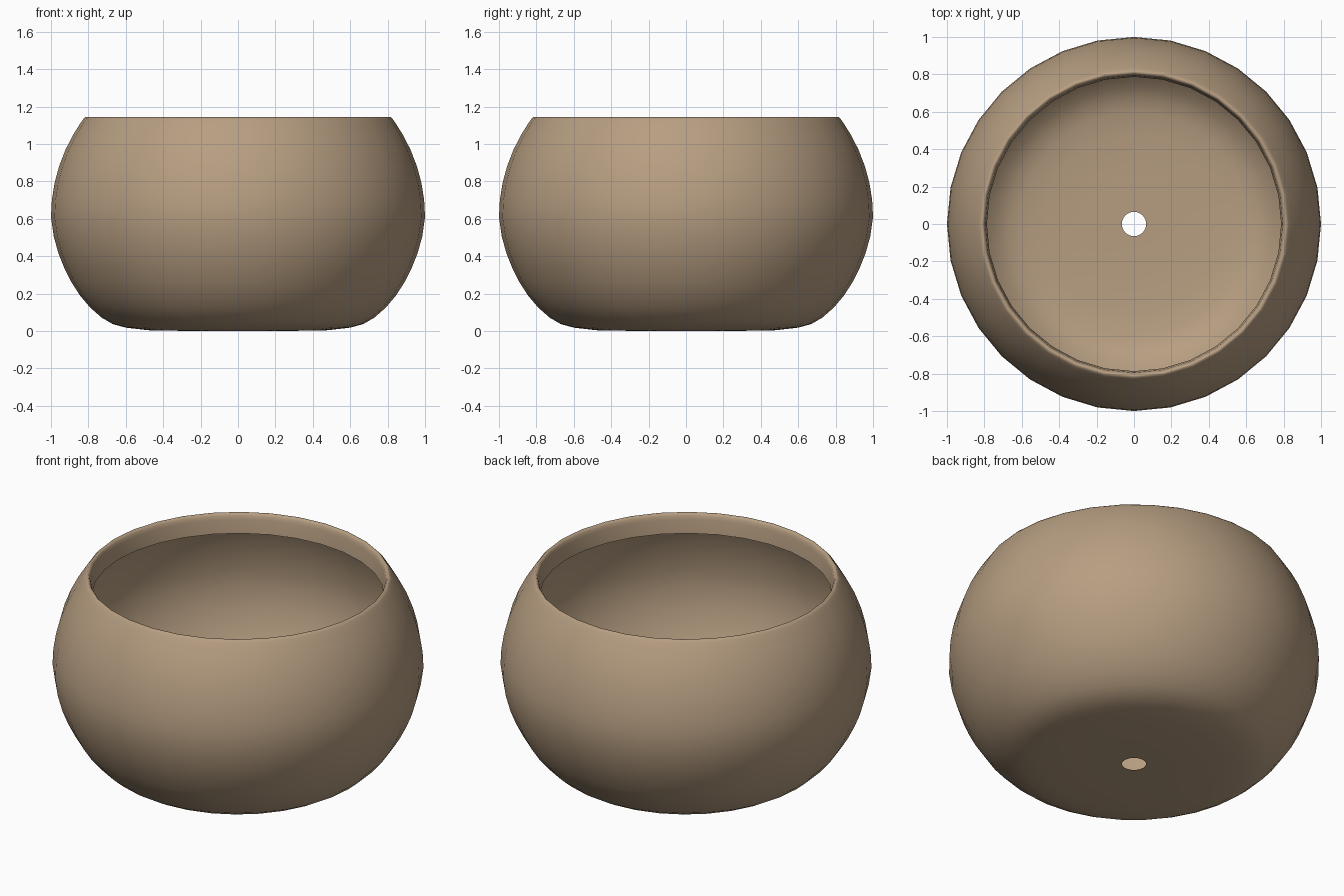
import bpy, bmesh, math

if "Cube" in bpy.data.objects:
    bpy.data.objects.remove(bpy.data.objects["Cube"])

SEGMENTS = 32

clay = bpy.data.materials.new("warm clay")
clay.diffuse_color = (0.47, 0.34, 0.22, 1)
clay.use_nodes = True
clay.node_tree.nodes["Principled BSDF"].inputs["Base Color"].default_value = clay.diffuse_color

# Thin shell section (radius, height): drain hole, base, lower curve
profile = [(0.065, 0.0), (0.25, 0.0), (0.48, 0.004), (0.60, 0.018),
           (0.67, 0.037), (0.73, 0.072), (0.79, 0.125), (0.845, 0.19),
           (0.89, 0.26), (0.93, 0.34), (0.96, 0.415), (0.985, 0.505), (1.0, 0.61)]
# Upper belly follows an elliptical arc
profile += [(math.sqrt(1 - ((z - 0.61) / 0.93) ** 2), z)
            for z in (0.70, 0.79, 0.88, 0.97, 1.05, 1.11)]
# Rounded rim folded inward, ending in a hanging lip
profile += [(0.828, 1.132), (0.818, 1.143), (0.808, 1.143), (0.80, 1.132),
            (0.795, 1.11), (0.787, 1.03)]

# Revolve the section into the pot
bm = bmesh.new()
rings = []
for r, z in profile:
    rings.append([bm.verts.new((r * math.cos(2 * math.pi * i / SEGMENTS),
                                r * math.sin(2 * math.pi * i / SEGMENTS), z))
                  for i in range(SEGMENTS)])
for ring, above in zip(rings, rings[1:]):
    for i in range(SEGMENTS):
        j = (i + 1) % SEGMENTS
        bm.faces.new((ring[i], ring[j], above[j], above[i]))

mesh = bpy.data.meshes.new("plant_pot")
bm.to_mesh(mesh)
bm.free()
mesh.materials.append(clay)
pot = bpy.data.objects.new("plant_pot", mesh)
bpy.context.collection.objects.link(pot)

# Smooth walls
bpy.context.view_layer.objects.active = pot
pot.select_set(True)
bpy.ops.object.shade_smooth_by_angle(angle=math.radians(60))
